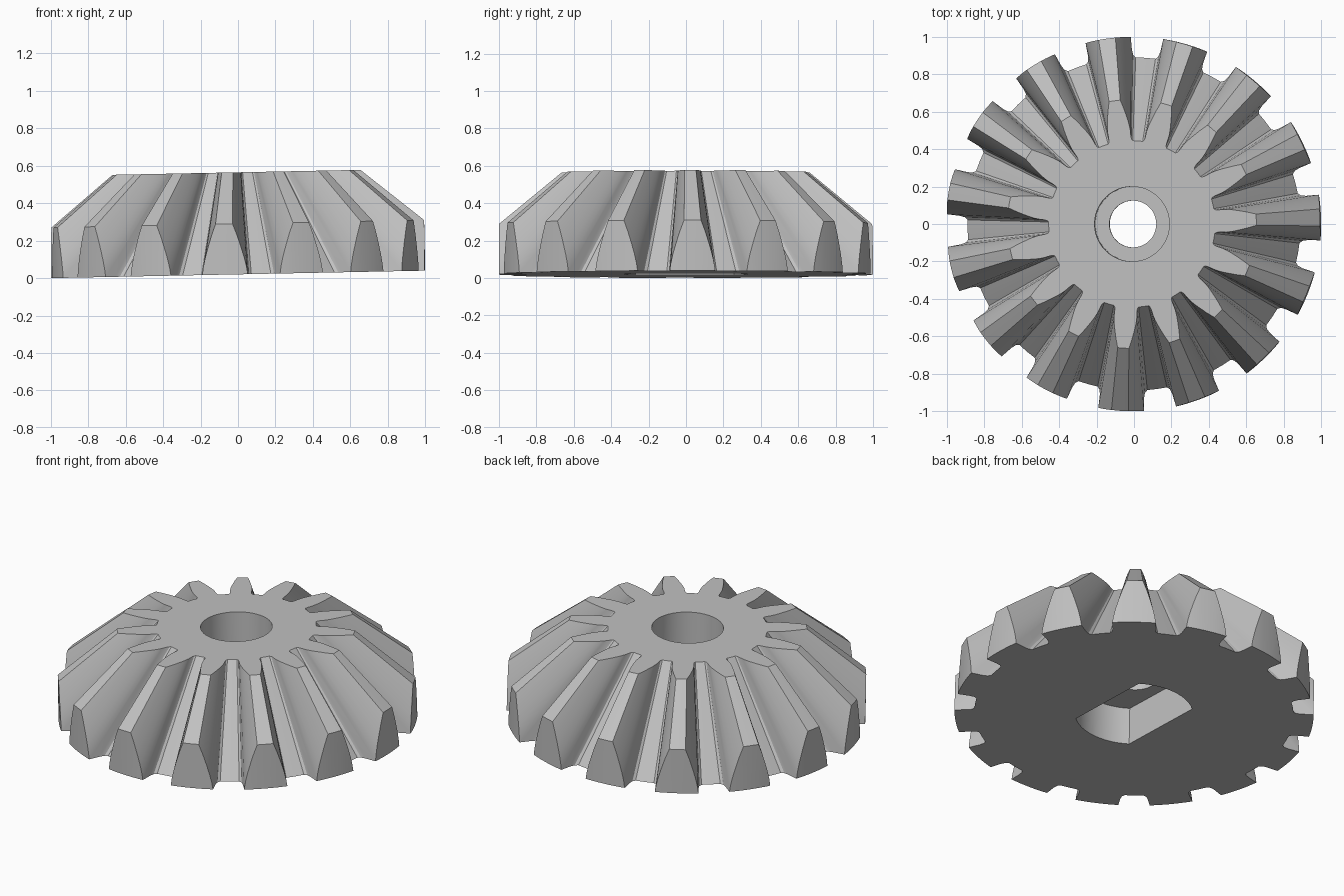
import bpy, bmesh, math
from mathutils import Matrix

old = bpy.data.objects.get("Cube")
if old:
    bpy.data.objects.remove(old)

TEETH, APEX, HEIGHT, OFFSET = 15, 1.09, 0.545, 2.0
TILT = Matrix.Translation((0, 0, 0.02)) @ Matrix.Rotation(-0.02, 4, 'Y')

grey = bpy.data.materials.new("plain grey")
grey.use_nodes = True
grey.diffuse_color = (0.53, 0.53, 0.53, 1)
grey.node_tree.nodes["Principled BSDF"].inputs["Base Color"].default_value = grey.diffuse_color


def make_object(name, bm):
    bmesh.ops.recalc_face_normals(bm, faces=bm.faces)
    mesh = bpy.data.meshes.new(name)
    bm.to_mesh(mesh)
    bm.free()
    ob = bpy.data.objects.new(name, mesh)
    bpy.context.collection.objects.link(ob)
    mesh.materials.append(grey)
    return ob


def polar(r, deg, z):
    a = math.radians(deg)
    return (r * math.cos(a), r * math.sin(a), z)


# Half tooth: angle from the tooth centre, cone slope towards the apex
half = [(2.6, 0.82), (3.9, 0.88), (5.0, 0.94), (6.0, 1.0), (6.65, 1.05), (7.0, APEX),
        (7.3, 1.17), (7.7, 1.205), (8.6, 1.225)]
tooth = [(-a, s) for a, s in reversed(half)] + [(0, 0.82)] + half + [(12, 1.225)]

# Gear body: every profile point runs along a line to the cone apex
bm = bmesh.new()
rings = []
for i in range(TEETH):
    for a, s in tooth:
        deg = OFFSET + i * 360 / TEETH + a
        r = min(1, APEX / s)
        rings.append([bm.verts.new(polar(*p)) for p in (
            ((APEX - HEIGHT) / s, deg, HEIGHT), (r, deg, max(0, APEX - s)), (r, deg, 0))])
for cur, nxt in zip(rings, rings[1:] + rings[:1]):
    for k in range(2):
        bm.faces.new((cur[k], cur[k + 1], nxt[k + 1], nxt[k]))
bm.faces.new([v[0] for v in rings])
bm.faces.new([v[2] for v in reversed(rings)])
bmesh.ops.remove_doubles(bm, verts=bm.verts, dist=0.0002)
gear = make_object("bevel_gear", bm)


def cutter(name, outline, z0, z1):
    bm = bmesh.new()
    base = bm.faces.new([bm.verts.new((x, y, z0)) for x, y, _ in outline])
    top = bmesh.ops.extrude_face_region(bm, geom=[base])["geom"]
    bmesh.ops.translate(bm, vec=(0, 0, z1 - z0),
                        verts=[v for v in top if isinstance(v, bmesh.types.BMVert)])
    ob = make_object(name, bm)
    ob.hide_render = True
    return ob


def circle(r, n=48):
    return [polar(r, k * 360 / n, 0) for k in range(n)]


# Flat-sided pocket below: two arcs joined by straight sides
reach = math.degrees(math.acos(0.2 / 0.33))
arc = [reach + k * (180 - 2 * reach) / 12 for k in range(13)]
slot = [polar(0.33, a + turn + OFFSET, 0) for turn in (0, 180) for a in arc]

cutters = [cutter("pocket_cutter", slot, -0.1, 0.23),
           cutter("bore_cutter", circle(0.125), -0.2, 0.9),
           cutter("counterbore_cutter", circle(0.2), 0.3, 0.8)]
for c in cutters:
    mod = gear.modifiers.new(c.name, 'BOOLEAN')
    mod.operation = 'DIFFERENCE'
    mod.solver = 'EXACT'
    mod.object = c

# Apply the cuts, then drop the helpers
bpy.context.view_layer.update()
cut_mesh = bpy.data.meshes.new_from_object(
    gear.evaluated_get(bpy.context.evaluated_depsgraph_get()))
gear.modifiers.clear()
gear.data = cut_mesh
for c in cutters:
    bpy.data.objects.remove(c)

# Slight lean of the whole gear, and smooth flanks with sharp edges
gear.data.transform(TILT)
bpy.ops.object.select_all(action='DESELECT')
gear.select_set(True)
bpy.context.view_layer.objects.active = gear
bpy.ops.object.shade_smooth_by_angle(angle=math.radians(25))
